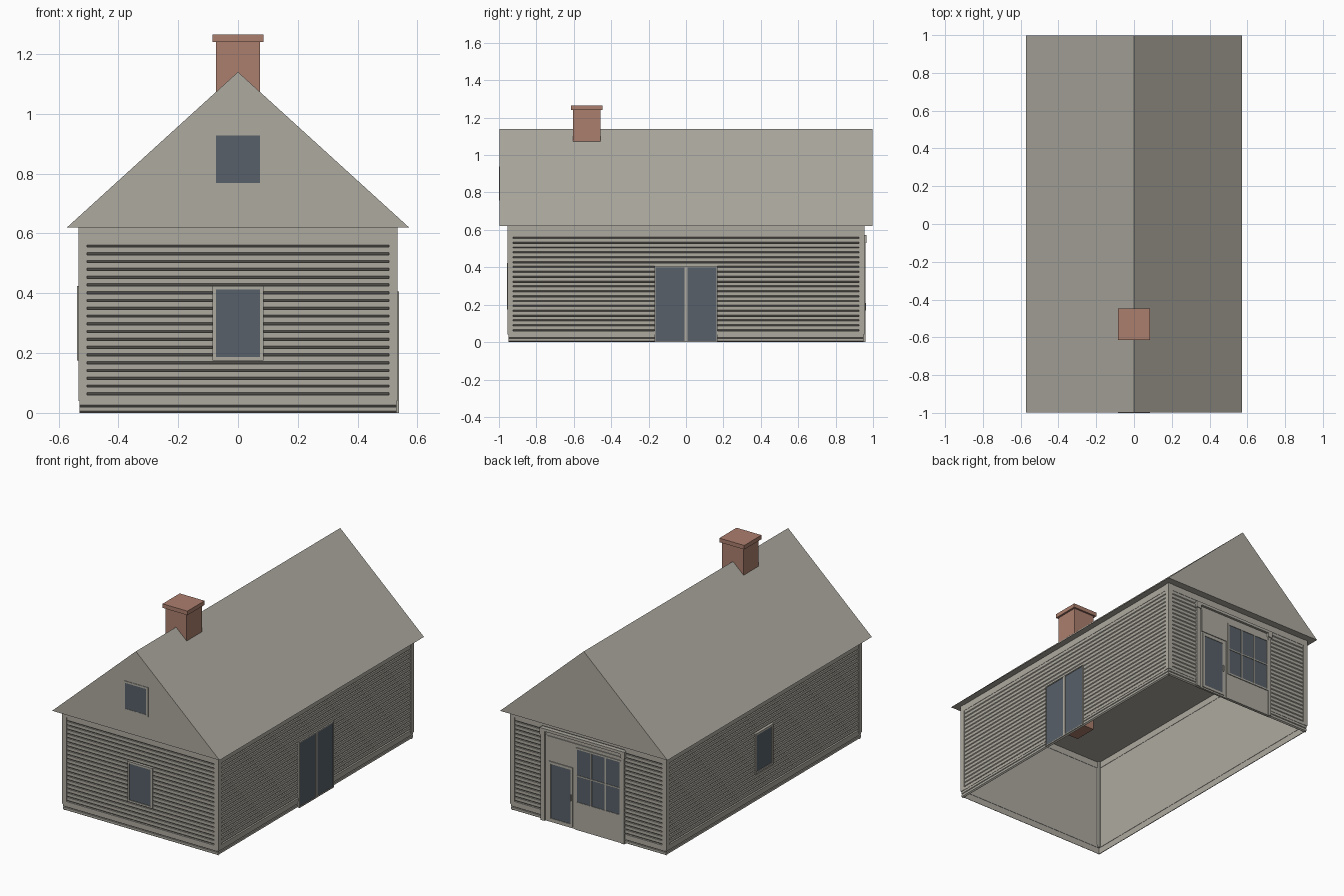
import bpy, bmesh, math
from mathutils import Matrix, Vector

cube = bpy.data.objects.get("Cube")
if cube:
    bpy.data.objects.remove(cube)


def material(name, rgb):
    m = bpy.data.materials.new(name)
    m.use_nodes = True
    m.diffuse_color = (*rgb, 1)
    m.node_tree.nodes["Principled BSDF"].inputs["Base Color"].default_value = (*rgb, 1)
    return m


PAINT = material("warm grey paint", (0.42, 0.40, 0.35))
GLASS = material("blue grey glass", (0.095, 0.117, 0.14))
BRICK = material("brick brown", (0.41, 0.21, 0.155))

# Half sizes of the house body
HX, HY = 0.53, 0.95
# Each side: turn about z and distance of its wall plane from the centre
SIDES = {"front": (0, HY), "left": (90, HX), "back": (180, HY), "right": (270, HX),
         "gable": (0, 0.997)}


def finish(name, bm, mat):
    bmesh.ops.recalc_face_normals(bm, faces=bm.faces)
    me = bpy.data.meshes.new(name)
    bm.to_mesh(me)
    bm.free()
    me.materials.append(mat)
    ob = bpy.data.objects.new(name, me)
    bpy.context.collection.objects.link(ob)
    return ob


def side_matrix(side):
    turn, dist = SIDES[side]
    return Matrix.Rotation(math.radians(turn), 4, "Z") @ Matrix.Translation((0, -dist, 0))


def add_box(bm, lo, hi):
    lo, hi = Vector(lo), Vector(hi)
    bmesh.ops.create_cube(bm, size=1, matrix=Matrix.Translation((lo + hi) / 2)
                          @ Matrix.Diagonal((*(hi - lo), 1)))


def boards(name, side, mat, rects, depth, back=-0.012):
    """Rectangles (u0, u1, z0, z1) on one wall, standing out by depth."""
    bm = bmesh.new()
    for u0, u1, z0, z1 in rects:
        add_box(bm, (u0, -depth, z0), (u1, -back, z1))
    bm.transform(side_matrix(side))
    return finish(name, bm, mat)


def siding(name, side, spans, z0, z1, count):
    """Lapped boards: bevelled lower edge, flat face, step back at the top."""
    bm = bmesh.new()
    h = (z1 - z0) / count
    profile = []
    for i in range(count):
        z = z0 + i * h
        profile += [(-0.009, z), (0, z + 0.3 * h), (0, z + h)]
    profile.append((-0.009, z1))
    for u0, u1 in spans:
        rows = [[bm.verts.new((u, -d, z)) for u in (u0, u1)] for d, z in profile]
        for a, b in zip(rows, rows[1:]):
            bm.faces.new((a[0], a[1], b[1], b[0]))
    bm.transform(side_matrix(side))
    return finish(name, bm, PAINT)


def window(name, side, u0, u1, z0, z1, border, glass, frame, cols=1, rows=1, bar=0.007):
    """Glass plate with a raised surround and glazing bars."""
    boards(name + "_glass", side, GLASS, [(u0, u1, z0, z1)], glass, 0)
    rects = [(u0 - border, u0, z0 - border, z1 + border),
             (u1, u1 + border, z0 - border, z1 + border),
             (u0, u1, z0 - border, z0), (u0, u1, z1, z1 + border)]
    for i in range(1, cols):
        u = u0 + (u1 - u0) * i / cols
        rects.append((u - bar / 2, u + bar / 2, z0, z1))
    for i in range(1, rows):
        z = z0 + (z1 - z0) * i / rows
        rects.append((u0, u1, z - bar / 2, z + bar / 2))
    boards(name + "_frame", side, PAINT, rects, frame, 0)


# Wall shell, open below
bm = bmesh.new()
add_box(bm, (-HX + 0.01, -HY + 0.01, 0), (HX - 0.01, HY - 0.01, 0.62))
bmesh.ops.delete(bm, geom=[f for f in bm.faces if abs(f.normal.z) > 0.5], context="FACES_ONLY")
finish("wall_shell", bm, PAINT)

# Siding, base boards and top trim on every wall
for side in ("front", "left", "back", "right"):
    half = HX if SIDES[side][1] == HY else HY
    inner = half - 0.025
    spans = [(-inner, -0.32), (0.25, inner)] if side == "back" else [(-inner, inner)]
    siding(side + "_siding", side, spans, 0.06, 0.58, 20)
    base = [(-half, -0.32), (0.25, half)] if side == "back" else [(-half, half)]
    siding(side + "_base_siding", side, base, 0, 0.04, 2)
    boards(side + "_trim", side, PAINT,
           [(-inner, inner, 0.58, 0.62)] + [(a, b, 0.04, 0.06) for a, b in spans], 0.002)

# Corner boards
bm = bmesh.new()
for sx in (-1, 1):
    for sy in (-1, 1):
        x, y = sx * (HX - 0.0105), sy * (HY - 0.0105)
        add_box(bm, (x - 0.0145, y - 0.0145, 0.04), (x + 0.0145, y + 0.0145, 0.62))
finish("corner_boards", bm, PAINT)

# Gabled roof block
bm = bmesh.new()
tri = [bm.verts.new((x, -0.997, z)) for x, z in ((-0.572, 0.62), (0.572, 0.62), (0, 1.14))]
end = bmesh.ops.extrude_face_region(bm, geom=[bm.faces.new(tri)])
bmesh.ops.translate(bm, vec=(0, 1.995, 0),
                    verts=[v for v in end["geom"] if isinstance(v, bmesh.types.BMVert)])
if len(bm.faces) < 5:
    bm.faces.new(tri)
finish("roof", bm, PAINT)

# Chimney and cap
bm = bmesh.new()
add_box(bm, (-0.073, -0.605, 0.47), (0.073, -0.458, 1.24))
finish("chimney_shaft", bm, BRICK)
bm = bmesh.new()
add_box(bm, (-0.085, -0.615, 1.24), (0.085, -0.447, 1.265))
finish("chimney_cap", bm, BRICK)

# Plain windows
window("gable_window", "gable", -0.073, 0.073, 0.768, 0.927, 0.012, 0.0015, 0.003)
window("front_window", "front", -0.073, 0.073, 0.187, 0.412, 0.012, 0.004, 0.008)
window("right_window", "right", -0.073, 0.073, 0.187, 0.412, 0.012, 0.004, 0.008)

# Double glass door
window("side_door", "left", -0.163, 0.163, 0.006, 0.4, 0.006, 0.005, 0.009, cols=2, bar=0.014)

# Shop front: backing, pilasters, cornice
boards("shop_backing", "back", PAINT, [(-0.32, 0.25, 0, 0.56)], 0.001)
boards("shop_pilasters", "back", PAINT,
       [(-0.32, -0.295, 0, 0.555), (0.23, 0.25, 0, 0.555)], 0.011)
boards("shop_cornice", "back", PAINT,
       [(-0.325, 0.255, 0.555, 0.572), (-0.325, -0.29, 0.53, 0.555),
        (0.225, 0.255, 0.53, 0.555)], 0.016)
boards("shop_bay", "back", PAINT, [(-0.09, 0.23, 0, 0.53)], 0.006)
boards("shop_door_header", "back", PAINT, [(-0.28, -0.09, 0.385, 0.53)], 0.006)

# Shop door and display window
window("shop_door", "back", -0.255, -0.12, 0.025, 0.36, 0.015, 0.003, 0.006)
boards("shop_door_handle", "back", PAINT, [(-0.118, -0.112, 0.17, 0.21)], 0.012)
window("shop_window", "back", -0.073, 0.218, 0.175, 0.5, 0.01, 0.008, 0.011, cols=3, rows=2)
